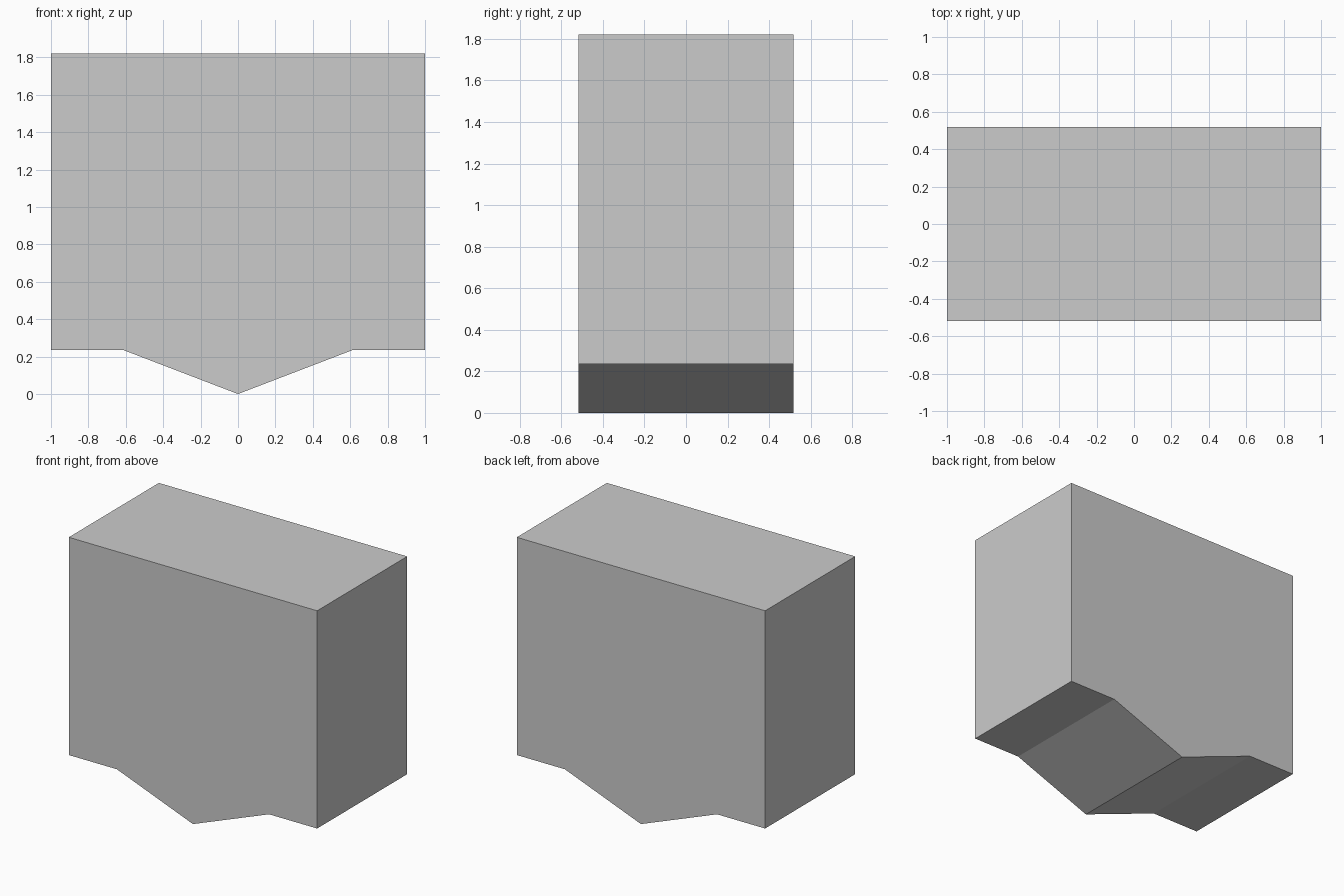
import bpy, bmesh
from mathutils import Vector

if "Cube" in bpy.data.objects:
    bpy.data.objects.remove(bpy.data.objects["Cube"])

HALF_DEPTH = 0.518
TOP, SHOULDER = 1.82, 0.235

# Front outline: a block with a shallow V-shaped keel underneath
right_side = [(0.613, SHOULDER), (1.0, SHOULDER), (1.0, TOP)]
outline = [(0.0, 0.0)] + right_side + [(-x, z) for x, z in reversed(right_side)]

# Extrude the outline from front to back
bm = bmesh.new()
front = bm.faces.new([bm.verts.new((x, -HALF_DEPTH, z)) for x, z in outline])
result = bmesh.ops.extrude_face_region(bm, geom=[front], use_keep_orig=True)
back_verts = [g for g in result["geom"] if isinstance(g, bmesh.types.BMVert)]
bmesh.ops.translate(bm, verts=back_verts, vec=Vector((0, 2 * HALF_DEPTH, 0)))
bmesh.ops.recalc_face_normals(bm, faces=bm.faces)

mesh = bpy.data.meshes.new("keeled_block")
bm.to_mesh(mesh)
bm.free()
block = bpy.data.objects.new("keeled_block", mesh)
bpy.context.collection.objects.link(block)
